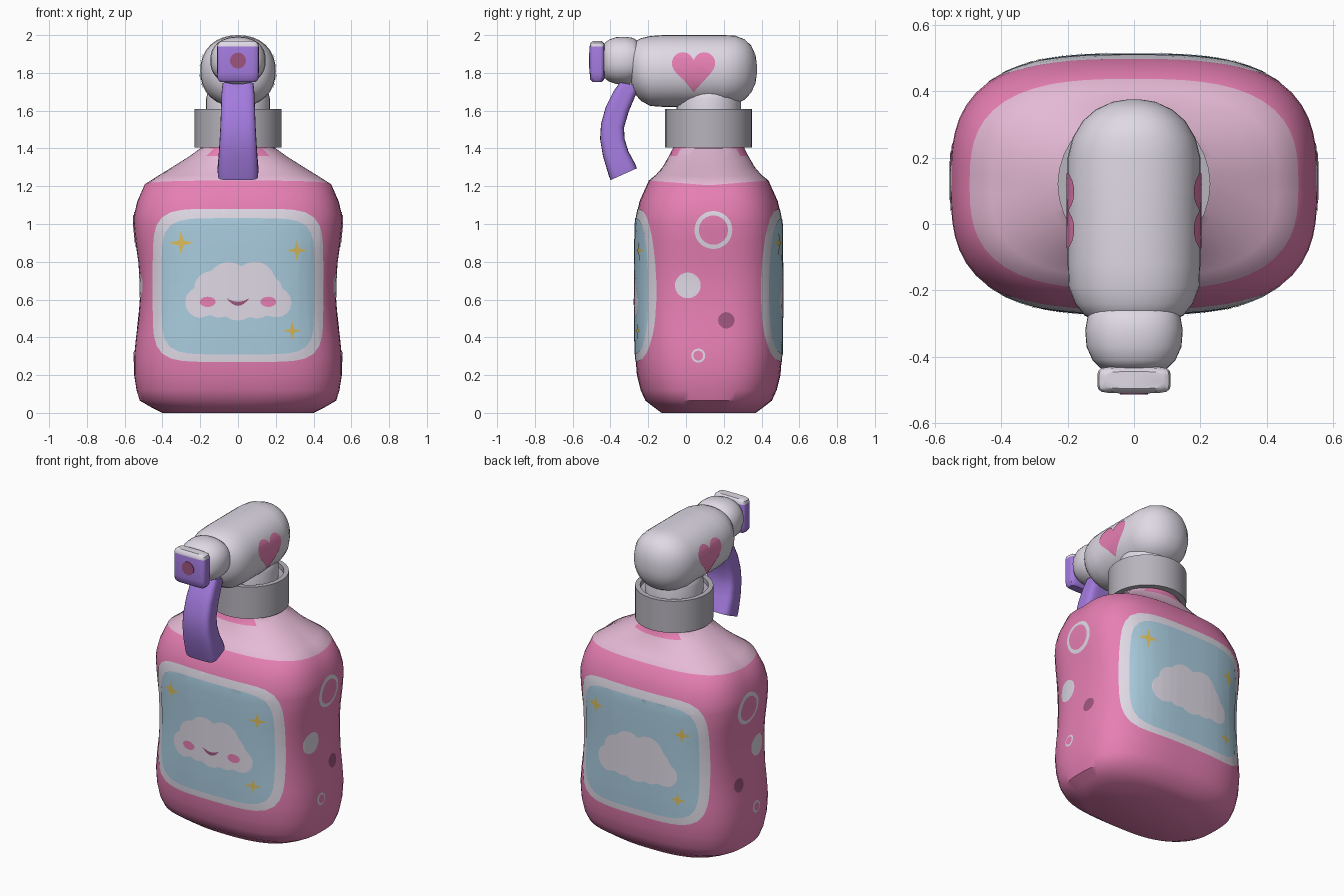
import bpy, bmesh, math
from mathutils import Vector as V
from mathutils.bvhtree import BVHTree

if "Cube" in bpy.data.objects:
    bpy.data.objects.remove(bpy.data.objects["Cube"])


def material(name, r, g, b):
    m = bpy.data.materials.new(name)
    m.diffuse_color = (*[(c / 255) ** 2.2 for c in (r, g, b)], 1)
    m.use_nodes = True
    m.node_tree.nodes["Principled BSDF"].inputs["Base Color"].default_value = m.diffuse_color
    return m


PINK = material("pink", 230, 126, 178)
PALE = material("pale pink", 228, 184, 212)
WHITE = material("soft white", 222, 216, 228)
GREY = material("cap grey", 182, 179, 187)
BLUE = material("sky blue", 168, 203, 222)
PURPLE = material("purple", 162, 122, 222)
GOLD = material("gold", 218, 188, 92)
MAUVE = material("mauve", 158, 86, 126)


def outline(cx, cy, a, b, n=2, count=32):
    """Superellipse outline as 2D points."""
    pts = []
    for i in range(count):
        t = 2 * math.pi * i / count
        c, s = math.cos(t), math.sin(t)
        r = (abs(c) ** n + abs(s) ** n) ** (-1 / n)
        pts.append((cx + a * r * c, cy + b * r * s))
    return pts


def ring(c, u, v, n=2, count=32):
    return [V(c) + V(u) * p + V(v) * q for p, q in outline(0, 0, 1, 1, n, count)]


def finish(name, bm, mats, angle=40):
    me = bpy.data.meshes.new(name)
    bm.to_mesh(me)
    bm.free()
    ob = bpy.data.objects.new(name, me)
    bpy.context.collection.objects.link(ob)
    for m in mats:
        me.materials.append(m)
    bpy.ops.object.select_all(action='DESELECT')
    ob.select_set(True)
    bpy.context.view_layer.objects.active = ob
    bpy.ops.object.shade_smooth_by_angle(angle=math.radians(angle))
    return ob


def loft(name, rings, mats, rule=None, angle=40):
    """Skin a stack of rings, close both ends, colour faces by a rule."""
    bm = bmesh.new()
    rows = [[bm.verts.new(p) for p in r] for r in rings]
    k = len(rows[0])
    for lo, hi in zip(rows, rows[1:]):
        for i in range(k):
            j = (i + 1) % k
            bm.faces.new((lo[i], lo[j], hi[j], hi[i]))
    bm.faces.new(rows[0])
    bm.faces.new(rows[-1])
    bmesh.ops.recalc_face_normals(bm, faces=bm.faces)
    if rule:
        for i, f in enumerate(bm.faces):
            f.material_index = rule(i // k, f.calc_center_median())
    return finish(name, bm, mats, angle)


def surface(ob):
    return BVHTree.FromPolygons([v.co for v in ob.data.vertices],
                                [p.vertices for p in ob.data.polygons])


def plate(name, pts, tree, u, d, layer, mat):
    """Thin painted shape draped over a surface; u = across, d = outward."""
    u, d = V(u), V(d)
    bm = bmesh.new()
    bm.faces.new([bm.verts.new(u * p + V((0, 0, q))) for p, q in pts])
    bmesh.ops.triangulate(bm, faces=bm.faces[:])
    for axis, vals in ((u, [p for p, q in pts]), (V((0, 0, 1)), [q for p, q in pts])):
        for i in range(math.ceil(min(vals) / 0.04), math.ceil(max(vals) / 0.04)):
            bmesh.ops.bisect_plane(bm, geom=bm.verts[:] + bm.edges[:] + bm.faces[:],
                                   plane_co=axis * (i * 0.04), plane_no=axis)
    for v in bm.verts:
        hit, normal, _, _ = tree.ray_cast(v.co + d * 2, -d)
        if hit:
            v.co = hit + normal * (0.0022 * layer)
    bm.normal_update()
    flip = [f for f in bm.faces if f.normal.dot(d) < 0]
    if flip:
        bmesh.ops.reverse_faces(bm, faces=flip)
    return finish(name, bm, [mat], 60)


CY = 0.12  # bottle axis

# Bottle: height, half width, half depth, squareness, lift at front and back
body_rows = [(0, .40, .25, 2.6, 0), (.03, .46, .29, 2.7, 0), (.065, .52, .335, 2.8, 0),
             (.12, .537, .36, 2.9, 0), (.2, .55, .38, 2.9, 0), (.3, .55, .388, 3, 0),
             (.4, .54, .39, 3, 0), (.5, .527, .39, 3, 0), (.6, .52, .39, 3, 0),
             (.7, .52, .39, 3, 0), (.8, .528, .39, 3, 0), (.9, .542, .39, 3, 0),
             (1.0, .552, .388, 3, 0), (1.05, .55, .382, 3, 0), (1.12, .533, .366, 3, 0),
             (1.205, .495, .317, 2.9, .025), (1.25, .43, .28, 2.8, .01),
             (1.3, .35, .245, 2.5, 0), (1.36, .255, .21, 2.2, 0), (1.40, .2, .19, 2, 0),
             (1.44, .19, .185, 2, 0)]
rings = []
for z, a, b, n, lift in body_rows:
    r = ring((0, CY, z), (a, 0, 0), (0, b, 0), n, 64)
    for p in r:
        p.z += lift * min(1, abs(p.y - CY) / b)
    rings.append(r)


def body_rule(row, c):
    collar = row >= 18 and abs(c.x) < 0.15
    return 1 if 15 <= row < 20 and c.z > 1 and not collar else 0


body = loft("bottle", rings, [PINK, PALE], body_rule)

# Screw cap with a recessed top, and the neck above it
loft("cap", [ring((0, CY, z), (r, 0, 0), (0, r, 0)) for z, r in
             ((1.405, .19), (1.405, .23), (1.61, .23), (1.61, .2), (1.58, .2), (1.58, .1))],
     [GREY], angle=30)
loft("neck", [ring((0, CY, z), (r, 0, 0), (0, r, 0)) for z, r in
              ((1.56, .17), (1.66, .17), (1.70, .16), (1.74, .12))], [WHITE])

# Spray head, lofted front to back: y, half width, half height
head = loft("spray_head", [ring((0, y, 1.81 + dz), (a, 0, 0), (0, 0, b), 2.2) for y, a, b, dz in
            ((-.29, .12, .10, .035), (-.275, .15, .135, .02), (-.24, .178, .165, .008),
             (-.19, .197, .185, 0), (-.12, .2, .19, 0), (.2, .2, .19, 0), (.26, .185, .182, .005),
             (.31, .155, .16, .008), (.345, .115, .125, .01), (.368, .065, .075, .01),
             (.375, .02, .025, .01))], [WHITE], angle=60)

# Nozzle bulb and tip block
loft("nozzle", [ring((0, y, 1.865), (a, 0, 0), (0, 0, b), 2.3) for y, a, b in
                ((-.25, .125, .10), (-.28, .14, .12), (-.32, .147, .126), (-.37, .143, .124),
                 (-.41, .125, .11), (-.435, .10, .09))], [WHITE], angle=60)
loft("nozzle_tip", [ring((0, -.47, z), (a, 0, 0), (0, b, 0), 6) for z, a, b in
                    ((1.752, .095, .025), (1.765, .107, .037), (1.80, .11, .04), (1.94, .11, .04),
                     (1.958, .105, .036), (1.968, .09, .025))],
     [PURPLE, WHITE], lambda row, c: int(c.z > 1.94))
loft("nozzle_hole", [ring((0, y, 1.865), (.042, 0, 0), (0, 0, .042)) for y in (-.505, -.514)],
     [MAUVE])

# Trigger: outer edge (y, z), inner edge (y, z), half width
trigger_rows = [(-.35, 1.75, -.24, 1.73, .082), (-.385, 1.70, -.27, 1.675, .087),
                (-.425, 1.62, -.305, 1.59, .09), (-.45, 1.53, -.328, 1.51, .093),
                (-.455, 1.45, -.325, 1.45, .097), (-.44, 1.36, -.305, 1.385, .102),
                (-.41, 1.26, -.27, 1.32, .108), (-.40, 1.232, -.26, 1.295, .106)]
loft("trigger", [ring((0, (y0 + y1) / 2, (z0 + z1) / 2), (w, 0, 0),
                      (0, (y1 - y0) / 2, (z1 - z0) / 2), 5)
                 for y0, z0, y1, z1, w in trigger_rows], [PURPLE])

# Painted shapes
puffs = [(-.195, .585, .083), (-.14, .66, .09), (-.05, .69, .108), (.09, .695, .105),
         (.15, .645, .085), (.205, .583, .077), (0, .6, .11), (.1, .59, .09), (-.1, .59, .085)]


def cloud_outline():
    pts = []
    for i in range(72):
        t = 2 * math.pi * i / 72
        d, o, far = (math.cos(t), math.sin(t)), (0, .62), 0
        for x, z, r in puffs:
            m = (x - o[0]) * d[0] + (z - o[1]) * d[1]
            q = m * m - (x - o[0]) ** 2 - (z - o[1]) ** 2 + r * r
            if q > 0:
                far = max(far, m + math.sqrt(q))
        pts.append((o[0] + far * d[0], o[1] + far * d[1]))
    return pts


def star(cx, cz, size):
    return [(cx + (size, size * .28)[i % 2] * math.sin(i * math.pi / 4),
             cz + (size, size * .28)[i % 2] * math.cos(i * math.pi / 4)) for i in range(8)]


def heart(cx, cz, s):
    ts = [2 * math.pi * (i + .5) / 40 for i in range(40)]
    return [(cx + s * 16 * math.sin(t) ** 3,
             cz + s * (13 * math.cos(t) - 5 * math.cos(2 * t) - 2 * math.cos(3 * t) - math.cos(4 * t)))
            for t in ts]


skin = surface(body)
for side, u, d in (("front", (1, 0, 0), (0, -1, 0)), ("back", (-1, 0, 0), (0, 1, 0))):
    plate(side + "_label_frame", outline(0, .675, .45, .405, 6, 64), skin, u, d, 1, WHITE)
    plate(side + "_label", outline(0, .67, .402, .36, 6, 64), skin, u, d, 2, BLUE)
    plate(side + "_cloud", cloud_outline(), skin, u, d, 3, WHITE)
    for x, z, s in ((-.3, .9, .065), (.31, .86, .055), (.285, .435, .05)):
        plate(side + "_star", star(x, z, s), skin, u, d, 3, GOLD)

# Cloud face on the front only
front = ((1, 0, 0), (0, -1, 0))
for x in (-.16, .16):
    plate("cheek", outline(x, .588, .042, .027), skin, *front, 4, PINK)
arc = [i / 6 for i in range(-6, 7)]
smile = [(.057 * t, .567 + .036 * t * t) for t in arc] + \
        [(.057 * t, .588 + .018 * t * t) for t in reversed(arc)]
plate("smile", smile, skin, *front, 4, MAUVE)

# Bubbles and hearts on both sides
head_skin = surface(head)
for side, sx in (("right", 1), ("left", -1)):
    u, d = (0, 1, 0), (sx, 0, 0)
    for y, z, r, layer, mat in ((.145, .968, .1, 1, WHITE), (.145, .968, .077, 2, PINK),
                                (.01, .675, .068, 1, WHITE), (.213, .49, .043, 1, MAUVE),
                                (.065, .303, .037, 1, WHITE), (.065, .303, .026, 2, PINK)):
        plate(side + "_bubble", outline(y, z, r, r), skin, u, d, layer, mat)
    plate(side + "_heart", heart(.04, 1.822, .0072), head_skin, u, d, 2, PINK)
